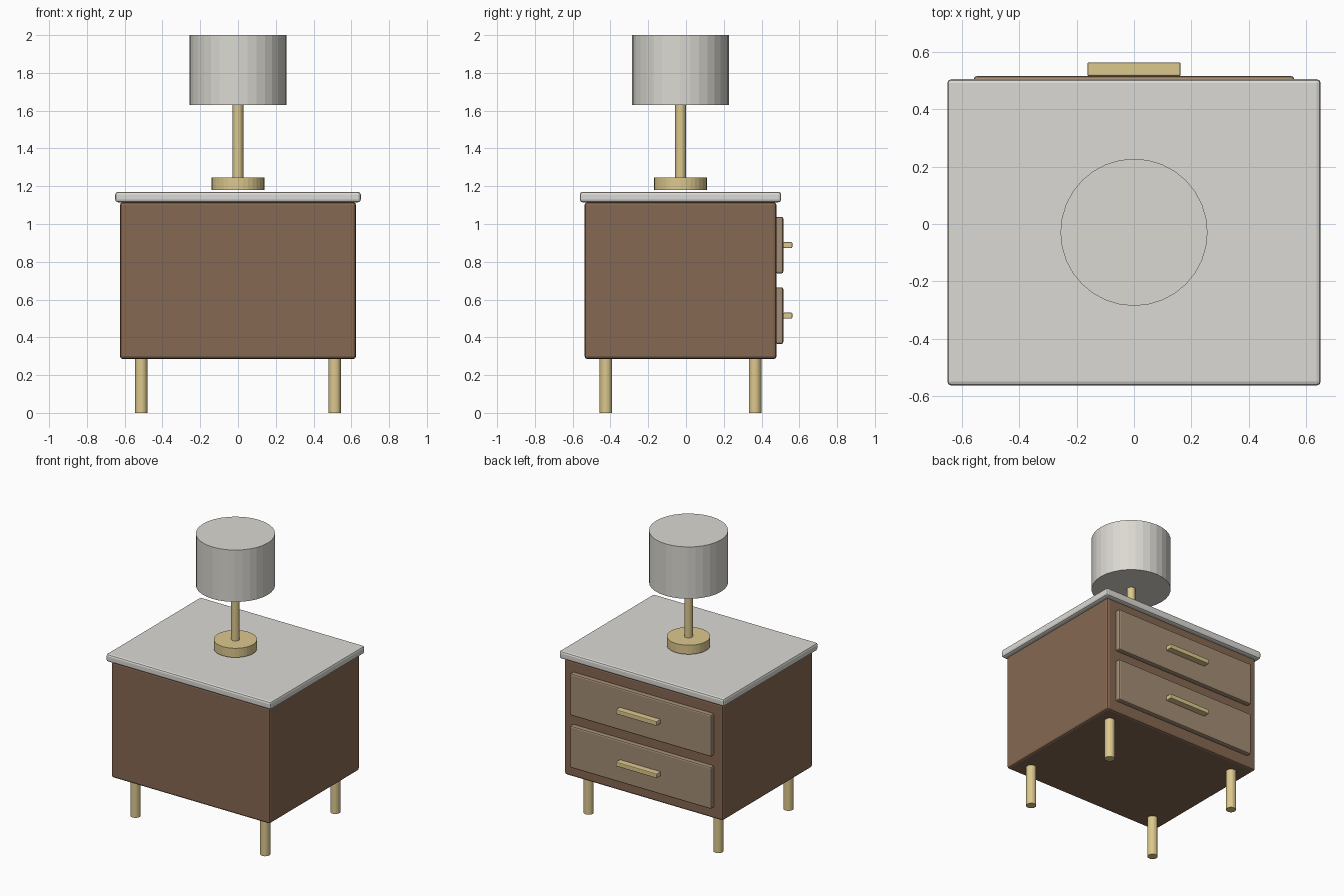
import bpy
import bmesh

cube = bpy.data.objects.get("Cube")
if cube:
    bpy.data.objects.remove(cube, do_unlink=True)

MID_Y = -0.029  # depth centre of the cabinet, legs and lamp


def material(name, rgb):
    m = bpy.data.materials.new(name)
    m.use_nodes = True
    m.diffuse_color = (*rgb, 1)
    m.node_tree.nodes["Principled BSDF"].inputs["Base Color"].default_value = (*rgb, 1)
    return m


walnut = material("walnut brown", (0.24, 0.14, 0.085))
oak = material("light taupe wood", (0.37, 0.27, 0.18))
stone = material("pale stone", (0.71, 0.70, 0.66))
linen = material("linen white", (0.71, 0.69, 0.64))
brass = material("brass", (0.72, 0.58, 0.27))


def finish(name, bm, mat):
    mesh = bpy.data.meshes.new(name)
    bm.to_mesh(mesh)
    bm.free()
    mesh.materials.append(mat)
    obj = bpy.data.objects.new(name, mesh)
    bpy.context.collection.objects.link(obj)
    return obj


def box(name, half_x, y, z, mat, bevel):
    """Rounded box centred on x, spanning the given y and z ranges."""
    bm = bmesh.new()
    bmesh.ops.create_cube(bm, size=1)
    for v in bm.verts:
        v.co.x *= 2 * half_x
        v.co.y = y[1] if v.co.y > 0 else y[0]
        v.co.z = z[1] if v.co.z > 0 else z[0]
    obj = finish(name, bm, mat)
    mod = obj.modifiers.new("rounded edges", "BEVEL")
    mod.width = bevel
    mod.segments = 2
    return obj


def cylinder(name, x, y, z, radius, mat, sides=32):
    """Flat-sided upright cylinder spanning the given z range."""
    bm = bmesh.new()
    bmesh.ops.create_cone(bm, cap_ends=True, segments=sides, radius1=radius,
                          radius2=radius, depth=z[1] - z[0])
    bmesh.ops.translate(bm, verts=bm.verts, vec=(x, y, (z[0] + z[1]) / 2))
    return finish(name, bm, mat)


# Cabinet and its overhanging top
box("cabinet_body", 0.625, (MID_Y - 0.508, MID_Y + 0.508), (0.285, 1.115), walnut, 0.015)
box("cabinet_top", 0.65, (MID_Y - 0.533, MID_Y + 0.533), (1.115, 1.17), stone, 0.014)

# Drawers with bar handles
for label, mid_z in (("lower", 0.515), ("upper", 0.888)):
    box(label + "_drawer", 0.557, (0.475, 0.515), (mid_z - 0.15, mid_z + 0.15), oak, 0.01)
    box(label + "_handle", 0.162, (0.515, 0.5625), (mid_z - 0.016, mid_z + 0.016), brass, 0.005)

# Legs
for side, x in (("left", 0.512), ("right", -0.512)):
    for end, dy in (("front", -0.395), ("back", 0.395)):
        cylinder(f"{end}_{side}_leg", x, MID_Y + dy, (0, 0.29), 0.033, brass, 24)

# Table lamp
cylinder("lamp_base", 0, MID_Y, (1.18, 1.245), 0.14, brass)
cylinder("lamp_stem", 0, MID_Y, (1.245, 1.64), 0.028, brass, 24)
cylinder("lamp_shade", 0, MID_Y, (1.63, 2.0), 0.256, linen)
